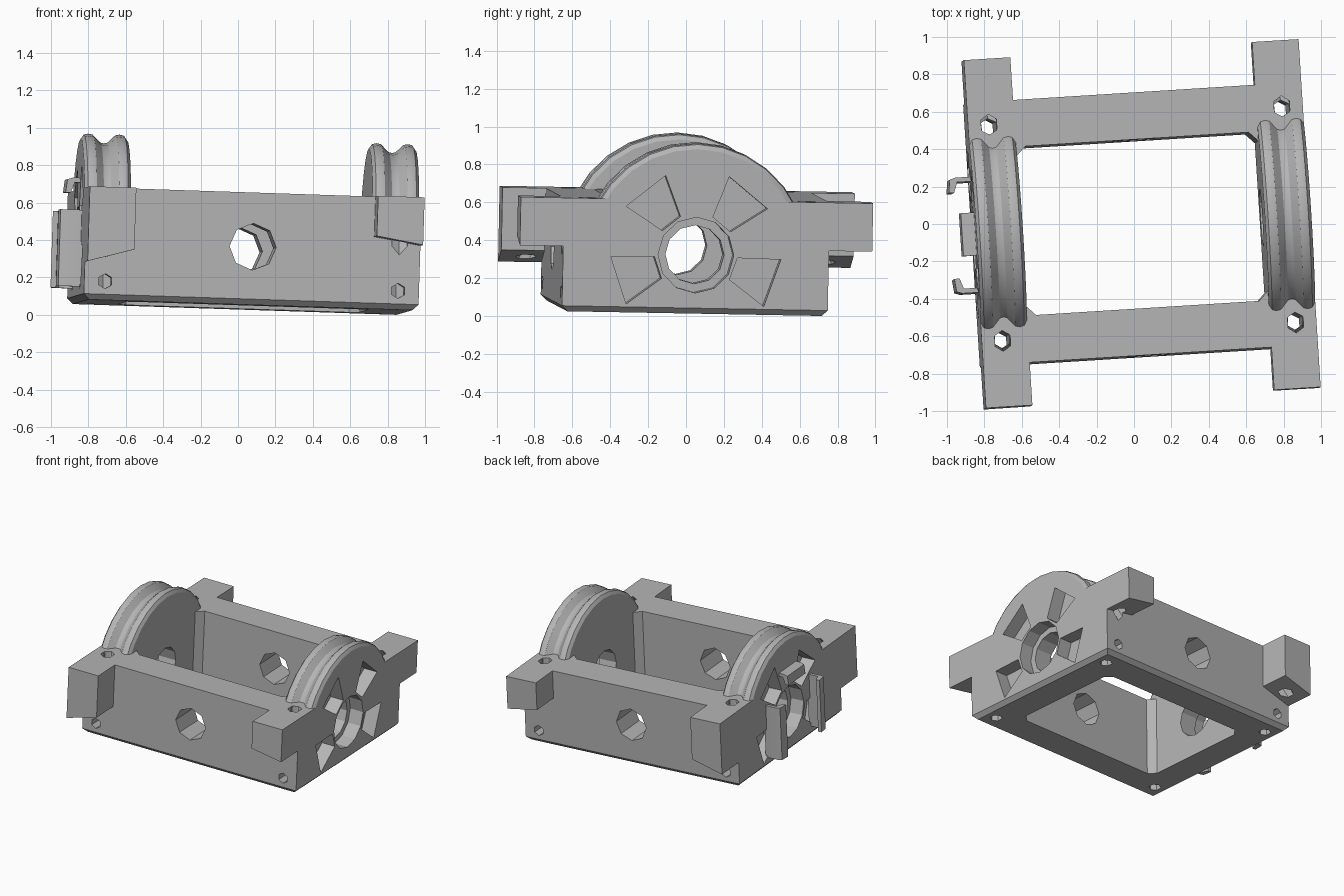
import bpy, bmesh
from math import sin, cos, pi, radians
from mathutils import Vector, Matrix, Euler

if "Cube" in bpy.data.objects:
    bpy.data.objects.remove(bpy.data.objects["Cube"], do_unlink=True)

grey = bpy.data.materials.new("plain grey")
grey.use_nodes = True
COLOUR = (0.46, 0.46, 0.46, 1)
grey.diffuse_color = COLOUR
grey.node_tree.nodes["Principled BSDF"].inputs["Base Color"].default_value = COLOUR

# main sizes (half extents)
SIDE, INNER = 0.897, 0.648      # side plates, outer and inner face
BEAM, GAP = 0.703, 0.452        # cross beams, outer and inner face
EAR, HEIGHT = 0.932, 0.60
HUB, RIM = 0.31, 0.59           # hub height, wheel radius
CORD = 0.785                    # line of the cord groove


def finish(bm, name):
    bmesh.ops.recalc_face_normals(bm, faces=bm.faces)
    mesh = bpy.data.meshes.new(name)
    bm.to_mesh(mesh)
    bm.free()
    obj = bpy.data.objects.new(name, mesh)
    bpy.context.collection.objects.link(obj)
    mesh.materials.append(grey)
    return obj


def prism(name, outline, axis, a, b, chamfer=0):
    """Extrude a 2D outline along an axis from a to b; optionally chamfer the a end."""
    place = {"X": lambda p, t: (t, p[0], p[1]),
             "Y": lambda p, t: (p[0], t, p[1]),
             "Z": lambda p, t: (p[0], p[1], t)}[axis]
    bm = bmesh.new()
    ends = [[bm.verts.new(place(p, t)) for p in outline] for t in (a, b)]
    low = bm.faces.new(ends[0])
    bm.faces.new(ends[1])
    n = len(outline)
    for i in range(n):
        j = (i + 1) % n
        bm.faces.new((ends[0][i], ends[0][j], ends[1][j], ends[1][i]))
    if chamfer:
        bmesh.ops.bevel(bm, geom=list(low.edges), offset=chamfer, segments=1,
                        affect="EDGES")
    return finish(bm, name)


def rod(name, start, end, radius, sides):
    start, end = Vector(start), Vector(end)
    d = end - start
    bm = bmesh.new()
    turn = d.to_track_quat("Z", "Y").to_matrix().to_4x4()
    bmesh.ops.create_cone(bm, cap_ends=True, segments=sides, radius1=radius,
                          radius2=radius, depth=d.length,
                          matrix=Matrix.Translation((start + end) / 2) @ turn)
    return finish(bm, name)


def combine(target, tool, operation):
    mod = target.modifiers.new("join", "BOOLEAN")
    mod.object, mod.operation, mod.solver = tool, operation, "EXACT"
    graph = bpy.context.evaluated_depsgraph_get()
    mesh = bpy.data.meshes.new_from_object(target.evaluated_get(graph))
    target.modifiers.clear()
    target.data = mesh
    bpy.data.objects.remove(tool, do_unlink=True)


def wheel(side):
    """Upper part of a disc with a rounded cord groove in its rim."""
    half = [(0, -.05), (.02, -.045), (.035, -.03), (.06, -.005), (.085, 0),
            (.108, -.006), (.1245, -.03)]
    mid = (SIDE + INNER) / 2
    profile = [(mid - d, RIM + r) for d, r in reversed(half)]
    profile += [(mid + d, RIM + r) for d, r in half[1:]]
    profile = [(INNER, 0)] + profile + [(SIDE, 0)]
    bm = bmesh.new()
    verts = [bm.verts.new((side * u, r, HUB)) for u, r in profile]
    edges = [bm.edges.new(pair) for pair in zip(verts, verts[1:])]
    bmesh.ops.spin(bm, geom=verts + edges, cent=(0, 0, HUB), axis=(1, 0, 0),
                   angle=2 * pi, steps=28)
    bmesh.ops.remove_doubles(bm, verts=bm.verts, dist=1e-4)
    cut = bmesh.ops.bisect_plane(bm, geom=bm.verts[:] + bm.edges[:] + bm.faces[:],
                                 plane_co=(0, 0, .42), plane_no=(0, 0, 1),
                                 clear_inner=True)
    bmesh.ops.holes_fill(bm, edges=[e for e in bm.edges if e.is_boundary])
    return finish(bm, "wheel")


# rectangular frame with chamfered foot and corner-cut opening
frame = prism("frame", [(-SIDE, -BEAM), (SIDE, -BEAM), (SIDE, BEAM), (-SIDE, BEAM)],
              "Z", 0, HEIGHT, .03)
C = .05
opening = [(sx * u, sy * v) for sx, sy, flip in
           ((1, 1, 0), (-1, 1, 1), (-1, -1, 0), (1, -1, 1))
           for u, v in ([(INNER, GAP - C), (INNER - C, GAP)][::-1 if flip else 1])]
combine(frame, prism("opening", opening, "Z", -1, 2), "DIFFERENCE")

# ears at the four corners, deeper on one side
for sx, outer, inner in ((1, .345, .385), (-1, .20, .27)):
    ear = [(sx * INNER, inner), (sx * SIDE, outer), (sx * SIDE, HEIGHT),
           (sx * INNER, HEIGHT)]
    for sy in (1, -1):
        combine(frame, prism("ear", ear, "Y", sy * .65, sy * EAR), "UNION")

# grooved wheels rising from the side plates
for sx in (1, -1):
    combine(frame, wheel(sx), "UNION")

# round holes through the beams
combine(frame, rod("beam_hole", (0, -1, HUB), (0, 1, HUB), .125, 8), "DIFFERENCE")

# hub holes, counterbores and four wedge pockets on each side plate
combine(frame, rod("hub_hole", (-1, 0, HUB), (1, 0, HUB), .155, 12), "DIFFERENCE")
for sx in (1, -1):
    combine(frame, rod("counterbore", (sx * .79, 0, HUB), (sx, 0, HUB), .2, 12),
            "DIFFERENCE")
    for middle in (51, 129, 199, -19):
        wedge = [(r * cos(radians(middle + a)), HUB + r * sin(radians(middle + a)))
                 for r, a in ((.22, -16), (.45, -17), (.45, 17), (.22, 16))]
        combine(frame, prism("pocket", wedge, "X", sx * .79, sx), "DIFFERENCE")

# cord channels: straight down, slanting under the ears, and out of the beams
for sx in (1, -1):
    for sy in (1, -1):
        u = sx * CORD
        for start, end, r in (((.57, .68), (.57, -.1), .045),
                              ((.55, .65), (.83, .17), .048),
                              ((.57, .10), (.80, .10), .04)):
            combine(frame, rod("channel", (u, sy * start[0], start[1]),
                               (u, sy * end[0], end[1]), r, 6), "DIFFERENCE")

parts = [frame]

# hooked clips around one hub
hook = [(-.88, .285), (-.97, .285), (-.99, .23), (-1.018, .23), (-1.01, .30),
        (-.98, .31), (-.88, .31)]
for sy, label in ((1, "rear"), (-1, "front")):
    parts.append(prism(label + "_clip", [(u, sy * v) for u, v in hook], "Z", .075, .485))
parts.append(prism("top_clip", [(u + .043, HUB + v + .04) for u, v in hook],
                   "Y", -.115, .115))

# the whole assembly rests slightly askew
pose = Matrix.Translation((.025, -.01, .05)) @ Euler(
    (radians(-1.05), radians(1.9), radians(3.6))).to_matrix().to_4x4()
for obj in parts:
    obj.data.transform(pose)
lowest = min(v.co.z for obj in parts for v in obj.data.vertices)
for obj in parts:
    obj.data.transform(Matrix.Translation((0, 0, -lowest)))
    bpy.ops.object.select_all(action="DESELECT")
    obj.select_set(True)
    bpy.context.view_layer.objects.active = obj
    bpy.ops.object.shade_smooth_by_angle(angle=radians(28))
